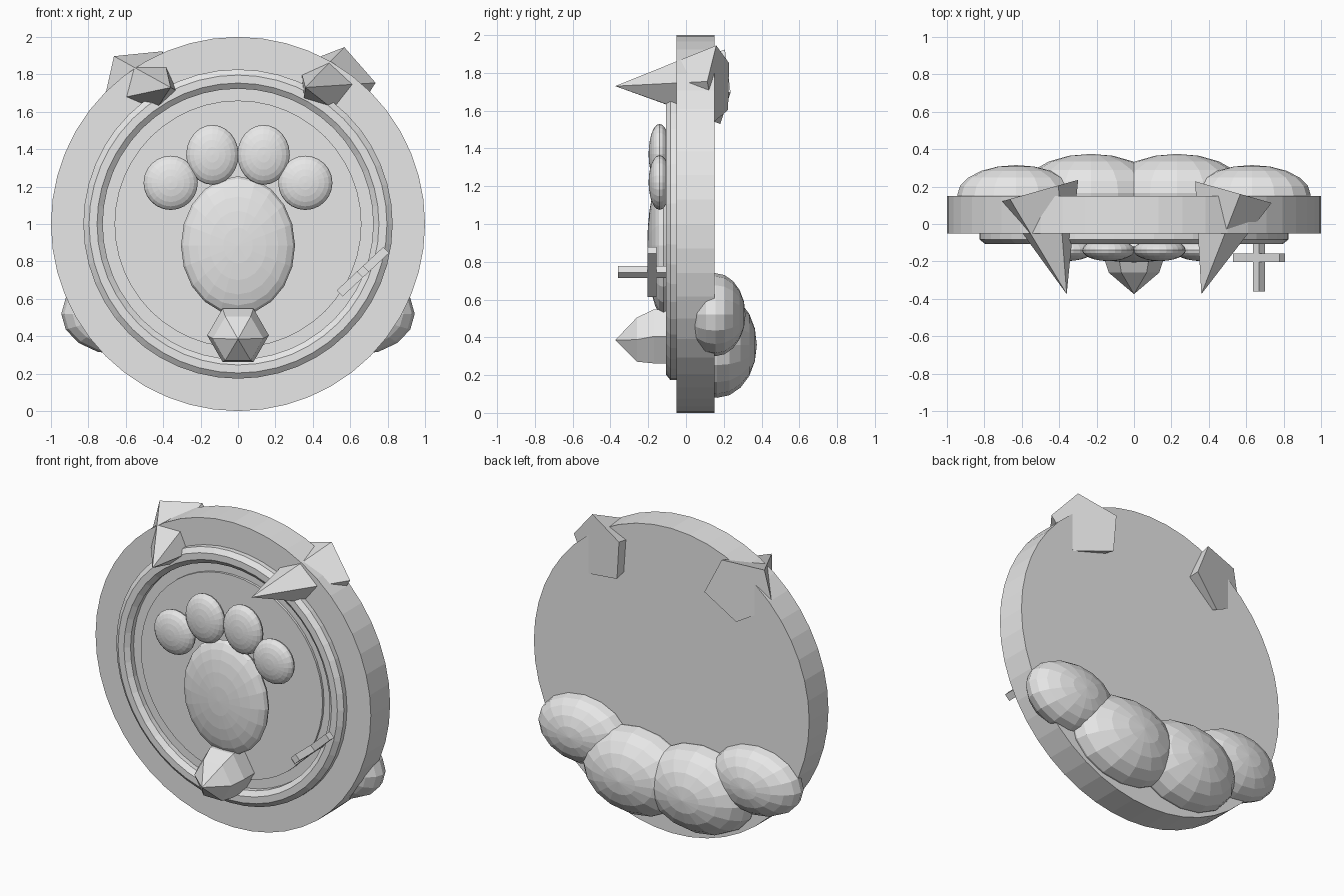
import bpy, bmesh, math
from mathutils import Matrix, Vector

cube = bpy.data.objects.get("Cube")
if cube:
    bpy.data.objects.remove(cube, do_unlink=True)

grey = bpy.data.materials.new("light_grey")
grey.use_nodes = True
grey.diffuse_color = (0.8, 0.8, 0.8, 1)
grey.node_tree.nodes["Principled BSDF"].inputs["Base Color"].default_value = (0.8, 0.8, 0.8, 1)

# Local z of every primitive is turned to face the front (-y)
FACING = Matrix.Rotation(math.radians(90), 4, 'X')


def finish(name, bm):
    bmesh.ops.recalc_face_normals(bm, faces=bm.faces)
    mesh = bpy.data.meshes.new(name)
    bm.to_mesh(mesh)
    bm.free()
    mesh.materials.append(grey)
    obj = bpy.data.objects.new(name, mesh)
    bpy.context.collection.objects.link(obj)
    return obj


def ellipsoid(name, centre, radii, segments=16, rings=10):
    bm = bmesh.new()
    bmesh.ops.create_uvsphere(bm, u_segments=segments, v_segments=rings, radius=1)
    bm.transform(Matrix.Translation(centre) @ Matrix.Diagonal((*radii, 1)) @ FACING)
    return finish(name, bm)


def lathe(name, profile, steps, closed=False):
    """Spin (radius, y) points around the front-back axis at z = 1."""
    bm = bmesh.new()
    verts = [bm.verts.new((r, y, 1)) for r, y in profile]
    edges = [bm.edges.new(pair) for pair in zip(verts, verts[1:])]
    if closed:
        edges.append(bm.edges.new((verts[-1], verts[0])))
    bmesh.ops.spin(bm, geom=verts + edges, cent=(0, 0, 1), axis=(0, 1, 0),
                   angle=math.tau, steps=steps)
    bmesh.ops.remove_doubles(bm, verts=bm.verts, dist=0.0005)
    return finish(name, bm)


def spike(name, loops, tip):
    """Closed solid through matching loops, ending in a point."""
    bm = bmesh.new()
    rows = [[bm.verts.new(p) for p in loop] for loop in loops]
    bm.faces.new(rows[0])
    n = len(rows[0])
    for a, b in zip(rows, rows[1:]):
        for i in range(n):
            j = (i + 1) % n
            bm.faces.new((a[i], a[j], b[j], b[i]))
    point = bm.verts.new(tip)
    for i in range(n):
        bm.faces.new((rows[-1][i], rows[-1][(i + 1) % n], point))
    return finish(name, bm)


def bar(name, centre, size, tilt):
    bm = bmesh.new()
    bmesh.ops.create_cube(bm, size=1)
    bm.transform(Matrix.Translation(centre) @ Matrix.Rotation(-tilt, 4, 'Y')
                 @ Matrix.Diagonal((*size, 1)))
    return finish(name, bm)


# Round shield body, raised centre plate and rim ring
lathe("shield_disc", [(0, -0.05), (1, -0.05), (1, 0.15), (0, 0.15)], 48)
lathe("centre_plate", [(0, -0.065), (0.66, -0.065), (0.66, -0.04), (0, -0.04)], 48)
ring = [(0.775 + 0.056 * math.cos(math.tau * (i + 0.5) / 8),
         -0.065 + 0.045 * math.sin(math.tau * (i + 0.5) / 8)) for i in range(8)]
lathe("rim_ring", ring, 48, closed=True)

# Paw print
ellipsoid("palm_pad", (0, -0.12, 0.885), (0.305, 0.085, 0.37), 20, 12)
for side, x in (("right", -1), ("left", 1)):
    ellipsoid(side + "_inner_toe", (x * 0.137, -0.14, 1.37), (0.14, 0.058, 0.16), 24, 12)
    ellipsoid(side + "_outer_toe", (x * 0.36, -0.14, 1.22), (0.145, 0.058, 0.145), 24, 12)

# Cushions along the lower back
for side, x in (("right", -1), ("left", 1)):
    ellipsoid(side + "_inner_cushion", (x * 0.23, 0.165, 0.36), (0.38, 0.21, 0.28))
    ellipsoid(side + "_outer_cushion", (x * 0.63, 0.155, 0.52), (0.315, 0.16, 0.22))

# Upper pentagonal spikes, leaning inward, each base turned differently
for side, x, turn in (("right", -1, 48), ("left", 1, 76)):
    centre = Vector((x * 0.515, 0.175, 1.74))
    tip = Vector((x * 0.36, -0.375, 1.73))
    axis = (tip - centre).normalized()
    across = Vector((0, 0, 1)).cross(axis).normalized()
    if across.x * x < 0:
        across = -across
    up = Vector((0, 0, 1))
    angles = [math.radians(turn + 72 * i) for i in range(5)]
    base = [centre + 0.23 * (across * math.cos(a) + up * math.sin(a) * 0.92) for a in angles]
    spike(side + "_horn", [base], tip)


# Hexagonal gem at the bottom
def hexagon(radius, y, z):
    return [(radius * math.cos(i * math.pi / 3), y, z + radius * math.sin(i * math.pi / 3))
            for i in range(6)]


spike("bottom_gem", [hexagon(0.165, -0.04, 0.405), hexagon(0.165, -0.17, 0.405),
                     hexagon(0.135, -0.26, 0.388)], (0, -0.375, 0.385))

# Small cross on the rim
slant = math.radians(43)
bar("cross_long_bar", (0.668, -0.18, 0.745), (0.34, 0.045, 0.045), slant)
bar("cross_pin", (0.668, -0.21, 0.745), (0.045, 0.30, 0.045), slant)
